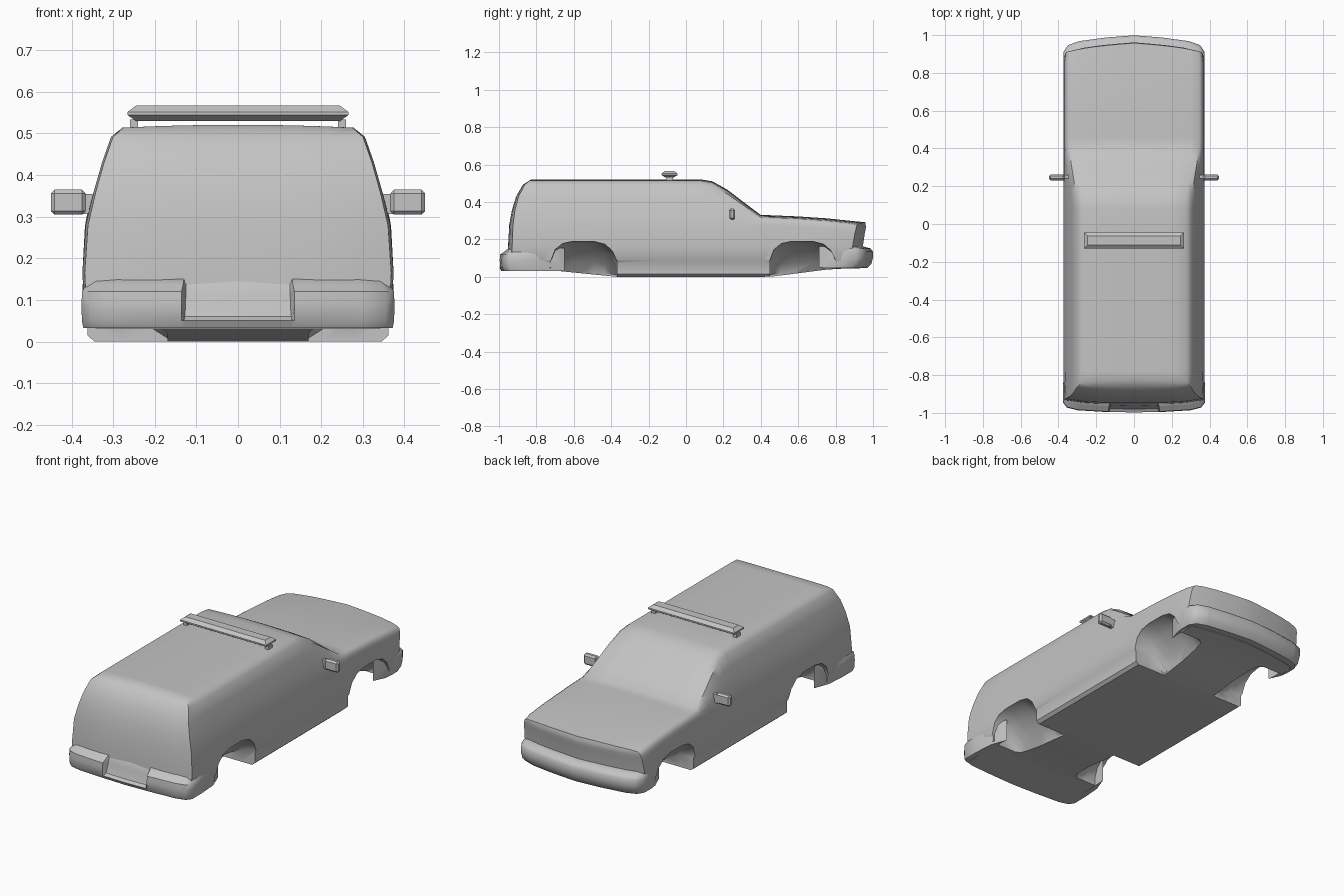
import bpy
import bmesh
from mathutils import Vector

if "Cube" in bpy.data.objects:
    bpy.data.objects.remove(bpy.data.objects["Cube"])

paint = bpy.data.materials.new("grey_paint")
paint.use_nodes = True
GREY = (0.55, 0.55, 0.55, 1)
paint.diffuse_color = GREY
paint.node_tree.nodes["Principled BSDF"].inputs["Base Color"].default_value = GREY


def grid(bm, rows, flip=1):
    """Quad surface through rows of points; flip=-1 gives the mirror image."""
    vs = [[bm.verts.new((p[0] * flip, p[1], p[2])) for p in row] for row in rows]
    for a, b in zip(vs, vs[1:]):
        for i in range(len(a) - 1):
            bm.faces.new((a[i], a[i + 1], b[i + 1], b[i]))


def finish(bm, name, angle=0.7, fill=False):
    bmesh.ops.remove_doubles(bm, verts=bm.verts, dist=0.0005)
    if fill:
        bmesh.ops.holes_fill(bm, edges=bm.edges, sides=0)
    bmesh.ops.recalc_face_normals(bm, faces=bm.faces)
    mesh = bpy.data.meshes.new(name)
    bm.to_mesh(mesh)
    bm.free()
    ob = bpy.data.objects.new(name, mesh)
    bpy.context.collection.objects.link(ob)
    mesh.materials.append(paint)
    smooth(ob, angle)
    return ob


def smooth(ob, angle):
    bpy.ops.object.select_all(action='DESELECT')
    ob.select_set(True)
    bpy.context.view_layer.objects.active = ob
    bpy.ops.object.shade_smooth_by_angle(angle=angle)


def interp(table, v):
    for (a, fa), (b, fb) in zip(table, table[1:]):
        if v <= b:
            return fa + (fb - fa) * max(0, (v - a) / (b - a))
    return table[-1][1]


# ---- body shell: cross-sections lofted along y, closed by curved end grids
COLS = (0, 0.25, 0.5, 0.75, 1)
FLOOR = [(-0.95, 0.03), (-0.72, 0.035), (-0.37, 0), (0.45, 0), (0.8, 0.045)]
TOP = [(0.08, 0.517), (0.14, 0.507), (0.22, 0.462), (0.31, 0.393), (0.40, 0.325),
       (0.46, 0.323), (0.6, 0.317), (0.75, 0.307), (0.95, 0.286)]
CABIN = [(0.366, 0.28), (0.347, 0.36), (0.327, 0.43), (0.305, 0.492), (0.278, 0.514)]
HOOD = [(0.368, -0.05), (0.365, -0.03), (0.358, -0.014), (0.345, -0.006), (0.3, -0.001)]
REAR = [(0.1, -0.955), (0.28, -0.945), (0.36, -0.93), (0.43, -0.908),
        (0.49, -0.875), (0.514, -0.845), (0.522, -0.825)]
NOSE = [(0.045, 0.93), (0.15, 0.945), (0.2, 0.948), (0.265, 0.963), (0.29, 0.958)]


def section(y, end=None):
    """Half outline: floor columns, side points, roof columns."""
    low, top = interp(FLOOR, y), interp(TOP, y)
    f = max(0, min(1, (top - 0.325) / 0.192))
    sides = [(0.362, low + 0.015), (0.362, 0.075), (0.37, 0.088), (0.374, 0.165)]
    for (cx, cz), (hx, hz) in zip(CABIN, HOOD):
        sides.append((hx + (cx - hx) * f, (min(top, 0.325) + hz) * (1 - f) + cz * f))
    ex, ez = sides.pop()
    floor = [(0.345 * c, low) for c in COLS]
    roof = [(ex * c, ez + 0.007 * (1 - c * c)) for c in reversed(COLS)]
    pts = []
    for x, z in floor + sides + roof:
        py = y
        if end:
            x *= 0.985
            py = end_y(end, x, z)
        pts.append((x, py, z))
    return pts


def end_y(end, x, z):
    u = abs(x) / 0.36
    if end == "rear":
        return interp(REAR, z) + 0.02 * u ** 4
    return interp(NOSE, z) - 0.03 * u - 0.022 * u ** 4


stations = [-0.78, -0.72, -0.55, -0.37, -0.1, 0.08, 0.14, 0.18, 0.22, 0.31, 0.40,
            0.46, 0.6, 0.75, 0.86]
rear, nose = section(-0.95, "rear"), section(0.95, "nose")
rings = [rear] + [section(y) for y in stations] + [nose]
n = len(COLS)
bm = bmesh.new()
for s in (1, -1):
    grid(bm, rings, s)
    for ring, end in ((rear, "rear"), (nose, "nose")):
        rows = [ring[:n]]
        for x, y, z in ring[n:-n]:
            rows.append([(x * c, end_y(end, x * c, z), z) for c in COLS])
        rows.append(ring[-n:][::-1])
        grid(bm, rows, s)
body = finish(bm, "body_shell")

# ---- wheel wells: arch profile tapering inward to the floor
ARCH = [(-0.176, -0.1), (-0.176, 0.09), (-0.155, 0.145), (-0.115, 0.178), (-0.06, 0.19),
        (0.05, 0.19), (0.11, 0.175), (0.15, 0.14), (0.176, 0.085), (0.176, -0.1),
        (-0.176, -0.1)]
bm = bmesh.new()
for centre, way in ((-0.545, 1), (0.625, 1)):
    for s in (1, -1):
        rows = []
        for x, k in ((0.45, 1), (0.365, 1), (0.28, 0.78), (0.21, 0.4), (0.17, 0.1)):
            rows.append([(x, centre + y * way, z * k if z > 0 else z) for y, z in ARCH])
        grid(bm, rows, s)
cutter = finish(bm, "wheel_well_cutter", fill=True)
cutter.hide_render = True
mod = body.modifiers.new("wheel_wells", 'BOOLEAN')
mod.operation = 'DIFFERENCE'
mod.solver = 'EXACT'
mod.object = cutter
bpy.context.view_layer.objects.active = body
bpy.ops.object.modifier_apply(modifier=mod.name)
bpy.data.objects.remove(cutter)
smooth(body, 0.7)


# ---- bumpers: a profile swept round each end
def bumper(name, path, profile, plate=None):
    bm = bmesh.new()
    for s in (1, -1):
        rows = []
        for i, (x, y) in enumerate(path):
            shape = plate if plate and i < 2 else profile
            way = 1 if y > 0 else -1
            rows.append([(x * (1 - d), y - way * d, z) for d, z in shape + shape[:1]])
        grid(bm, rows, s)
    finish(bm, name, fill=True)


bumper("front_bumper",
       [(0, 0.999), (0.15, 0.987), (0.29, 0.968), (0.35, 0.947), (0.374, 0.91),
        (0.374, 0.85), (0.368, 0.81)],
       [(0.1, 0.05), (0.03, 0.046), (0.008, 0.07), (0, 0.1), (0, 0.135),
        (0.012, 0.152), (0.05, 0.162), (0.1, 0.162)])
bumper("rear_bumper",
       [(0, -1), (0.13, -0.996), (0.136, -0.996), (0.3, -0.986), (0.355, -0.972),
        (0.376, -0.945), (0.376, -0.86), (0.368, -0.75)],
       [(0.1, 0.032), (0.012, 0.032), (0.002, 0.05), (0, 0.09), (0.003, 0.12),
        (0.025, 0.135), (0.05, 0.155), (0.1, 0.155)],
       [(0.1, 0.032), (0.012, 0.032), (0.002, 0.05), (0.02, 0.06), (0.036, 0.11),
        (0.038, 0.125), (0.05, 0.15), (0.1, 0.155)])


# ---- small parts
def block(name, centre, size, bevel):
    bm = bmesh.new()
    bmesh.ops.create_cube(bm, size=1)
    for v in bm.verts:
        v.co = Vector(a * b for a, b in zip(v.co, size)) + Vector(centre)
    if bevel:
        bmesh.ops.bevel(bm, geom=bm.edges[:], offset=bevel, segments=1, affect='EDGES')
    finish(bm, name, 0.4)


# Roof bar: stacked outlines, widest at mid height
bm = bmesh.new()
layers = []
for hx, hy, z in ((0.245, 0.02, 0.53), (0.265, 0.043, 0.544), (0.265, 0.043, 0.552),
                  (0.245, 0.024, 0.567)):
    layers.append([(a * hx, b * hy - 0.088, z)
                   for a, b in ((-1, -1), (1, -1), (1, 1), (-1, 1), (-1, -1))])
grid(bm, layers)
finish(bm, "roof_light_bar", 0.4, fill=True)

for side, s in (("left", 1), ("right", -1)):
    block(side + "_bar_foot", (s * 0.25, -0.088, 0.522), (0.02, 0.035, 0.024), 0)
    block(side + "_mirror", (s * 0.408, 0.247, 0.335), (0.084, 0.032, 0.06), 0.009)
    block(side + "_mirror_arm", (s * 0.357, 0.25, 0.33), (0.06, 0.02, 0.048), 0)
